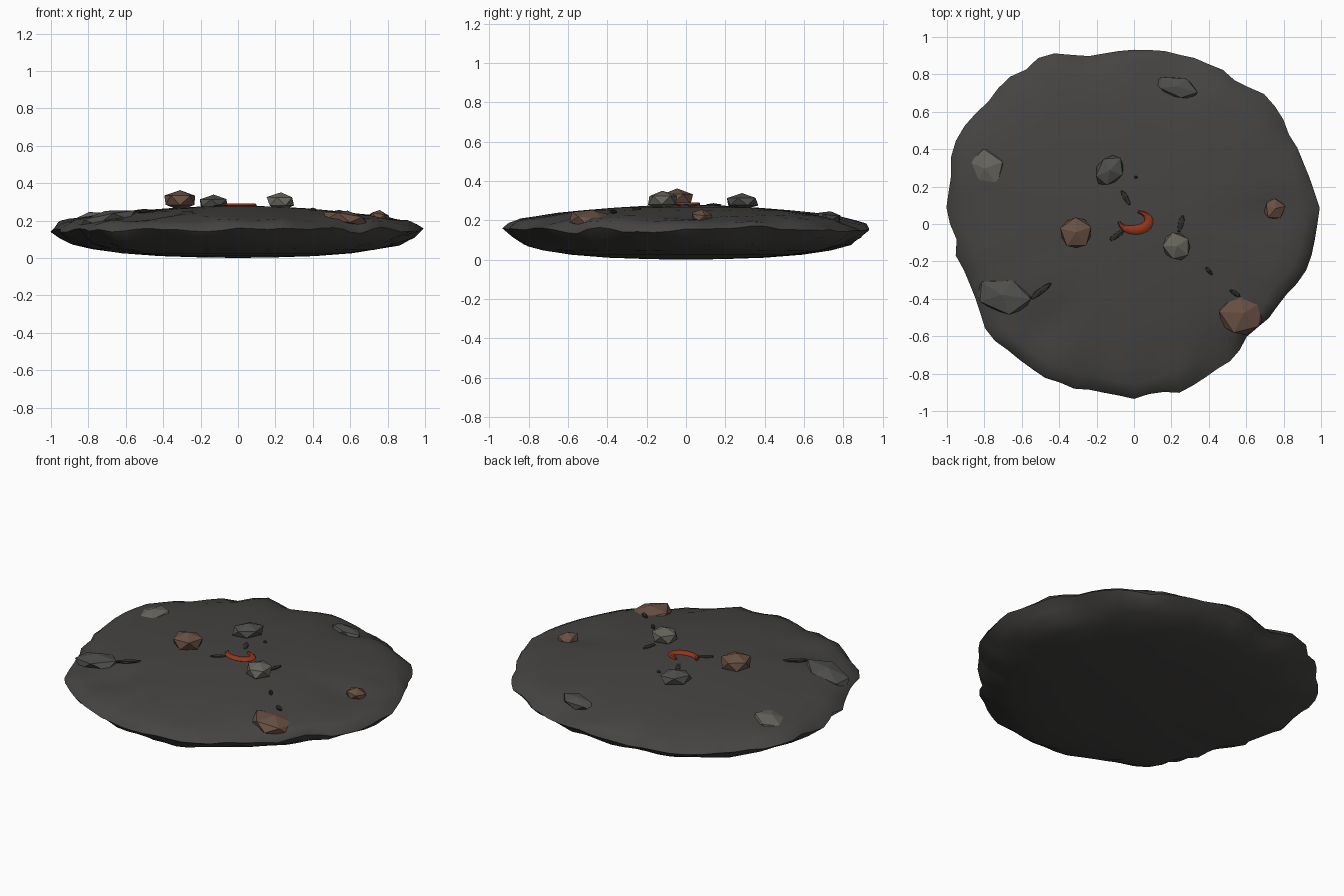
import bpy, bmesh, math, random
from mathutils import Vector, Euler, noise

if "Cube" in bpy.data.objects:
    bpy.data.objects.remove(bpy.data.objects["Cube"])

random.seed(4)


def material(name, rgb):
    m = bpy.data.materials.new(name)
    m.diffuse_color = (*rgb, 1)
    m.use_nodes = True
    m.node_tree.nodes["Principled BSDF"].inputs["Base Color"].default_value = m.diffuse_color
    return m


BASALT = material("basalt", (0.060, 0.058, 0.055))
CHAR = material("char", (0.028, 0.027, 0.025))
DARK = material("dark_stone", (0.075, 0.075, 0.070))
GREY = material("grey_stone", (0.135, 0.130, 0.110))
BROWN = material("brown_stone", (0.140, 0.080, 0.055))
EMBER = material("ember", (0.300, 0.035, 0.010))


def finish(bm, name, mat, smooth=False):
    bmesh.ops.recalc_face_normals(bm, faces=bm.faces)
    me = bpy.data.meshes.new(name)
    bm.to_mesh(me)
    bm.free()
    me.materials.append(mat)
    ob = bpy.data.objects.new(name, me)
    bpy.context.collection.objects.link(ob)
    if smooth:
        bpy.context.view_layer.objects.active = ob
        ob.select_set(True)
        bpy.ops.object.shade_smooth_by_angle(angle=math.radians(50))
        ob.select_set(False)
    return ob


# Outline radius every 15 degrees, counter-clockwise from +x
OUTLINE = [.98, 1.0, .97, .97, .96, .93, .95, .95, 1.02, 1.04, 1.04, 1.03,
           .99, .93, .96, .96, .97, .92, .94, .92, .89, .87, .90, .95]
# Lens section: radius fraction, height
PROFILE = [(.2, .003), (.42, .01), (.62, .025), (.78, .048), (.88, .075),
           (.95, .112), (1.0, .15), (.965, .182), (.91, .203), (.82, .222),
           (.7, .238), (.55, .252), (.38, .265), (.2, .275)]
# Shallow hollows in the top: x, y, radius, depth
DENTS = [(.72, .03, .13, .03), (-.47, -.56, .13, .03), (.3, .82, .12, .03)]
SEG = 72


def outline(a):
    t = a / math.tau * 24
    i = int(t)
    f = t - i
    return OUTLINE[i % 24] * (1 - f) + OUTLINE[(i + 1) % 24] * f


# Rocky disc lofted from rings, roughened toward the rim
bm = bmesh.new()
rings = []
for k, (fr, z) in enumerate(PROFILE):
    ring = []
    for s in range(SEG):
        a = math.tau * s / SEG
        r = outline(a) * fr
        p = Vector((r * math.cos(a), r * math.sin(a), z))
        rough = max(0, (fr - .7) / .3)
        q = Vector((p.x * 6, p.y * 6, z * 12))
        r += rough * .045 * (noise.noise(q) - .1)
        p.x, p.y = r * math.cos(a), r * math.sin(a)
        p.z += rough * .03 * noise.noise(q + Vector((9, 3, 5)))
        if k > 6:
            for dx, dy, dr, dd in DENTS:
                d = math.hypot(p.x - dx, p.y - dy) / dr
                p.z -= dd * math.exp(-d * d)
        ring.append(bm.verts.new(p))
    rings.append(ring)
for lo, hi in zip(rings, rings[1:]):
    for s in range(SEG):
        n = (s + 1) % SEG
        bm.faces.new((lo[s], lo[n], hi[n], hi[s]))
for ring, z in ((rings[0], 0), (rings[-1], .28)):
    c = bm.verts.new((0, 0, z))
    for s in range(SEG):
        bm.faces.new((ring[s], ring[(s + 1) % SEG], c))
finish(bm, "rock_disc", BASALT, True)


# Faceted stones lying on the disc
def stone(name, loc, size, turn, mat, jitter=.06, tilt=(0, 0)):
    bm = bmesh.new()
    bmesh.ops.create_icosphere(bm, subdivisions=1, radius=1)
    rot = Euler((math.radians(tilt[0]), math.radians(tilt[1]),
                 math.radians(turn))).to_matrix()
    for v in bm.verts:
        co = v.co * random.uniform(1 - jitter, 1 + jitter)
        v.co = rot @ Vector(c * s for c, s in zip(co, size)) + Vector(loc)
    finish(bm, name, mat)


stone("inner_stone_brown", (-.31, -.045, .308), (.095, .093, .056), 20, BROWN)
stone("inner_stone_dark", (-.13, .285, .295), (.098, .075, .042), 50, DARK)
stone("inner_stone_grey", (.23, -.12, .302), (.08, .085, .05), 35, GREY)
stone("rim_stone_grey", (-.79, .30, .20), (.105, .12, .05), 20, GREY, .1, (0, -12))
stone("rim_stone_slab", (-.70, -.38, .205), (.17, .105, .05), -8, DARK, .1, (0, -10))
stone("rim_stone_brown", (.58, -.48, .205), (.14, .13, .05), 30, BROWN, .1, (0, 10))
stone("rim_stone_small", (.75, .08, .215), (.06, .062, .04), 15, BROWN, .1, (0, 10))
stone("rim_stone_back", (.23, .73, .215), (.13, .06, .035), -15, DARK, .1, (-10, 0))

# Charred slivers: x, y, z, half length, half width, turn
SLIVERS = [(-.045, .14, .276, .055, .016, 120), (-.09, -.06, .276, .055, .018, 35),
           (.25, -.0, .272, .055, .018, 75), (-.50, -.36, .25, .08, .018, 38),
           (.40, -.25, .257, .03, .012, 130), (.54, -.37, .245, .035, .014, 150),
           (.01, .25, .273, .012, .008, 0)]
for i, (x, y, z, l, w, t) in enumerate(SLIVERS):
    stone(f"char_sliver_{i + 1}", (x, y, z), (l, w, .012), t, CHAR)

# Glowing crescent in the middle
bm = bmesh.new()
N = 14
sections = []
for i in range(N + 1):
    t = i / N
    a = math.radians(185 + 250 * t)
    w = .006 + .021 * math.sin(math.pi * t)
    mid = Vector((.0 + .08 * math.cos(a), .018 + .05 * math.sin(a), .281))
    out = Vector((math.cos(a), math.sin(a), 0))
    sections.append([bm.verts.new(mid + out * (w * math.cos(b)) +
                                  Vector((0, 0, .012 * math.sin(b))))
                     for b in (math.tau * j / 6 for j in range(6))])
for p, q in zip(sections, sections[1:]):
    for j in range(6):
        bm.faces.new((p[j], p[(j + 1) % 6], q[(j + 1) % 6], q[j]))
bm.faces.new(sections[0])
bm.faces.new(sections[-1])
finish(bm, "ember_crescent", EMBER, True)
